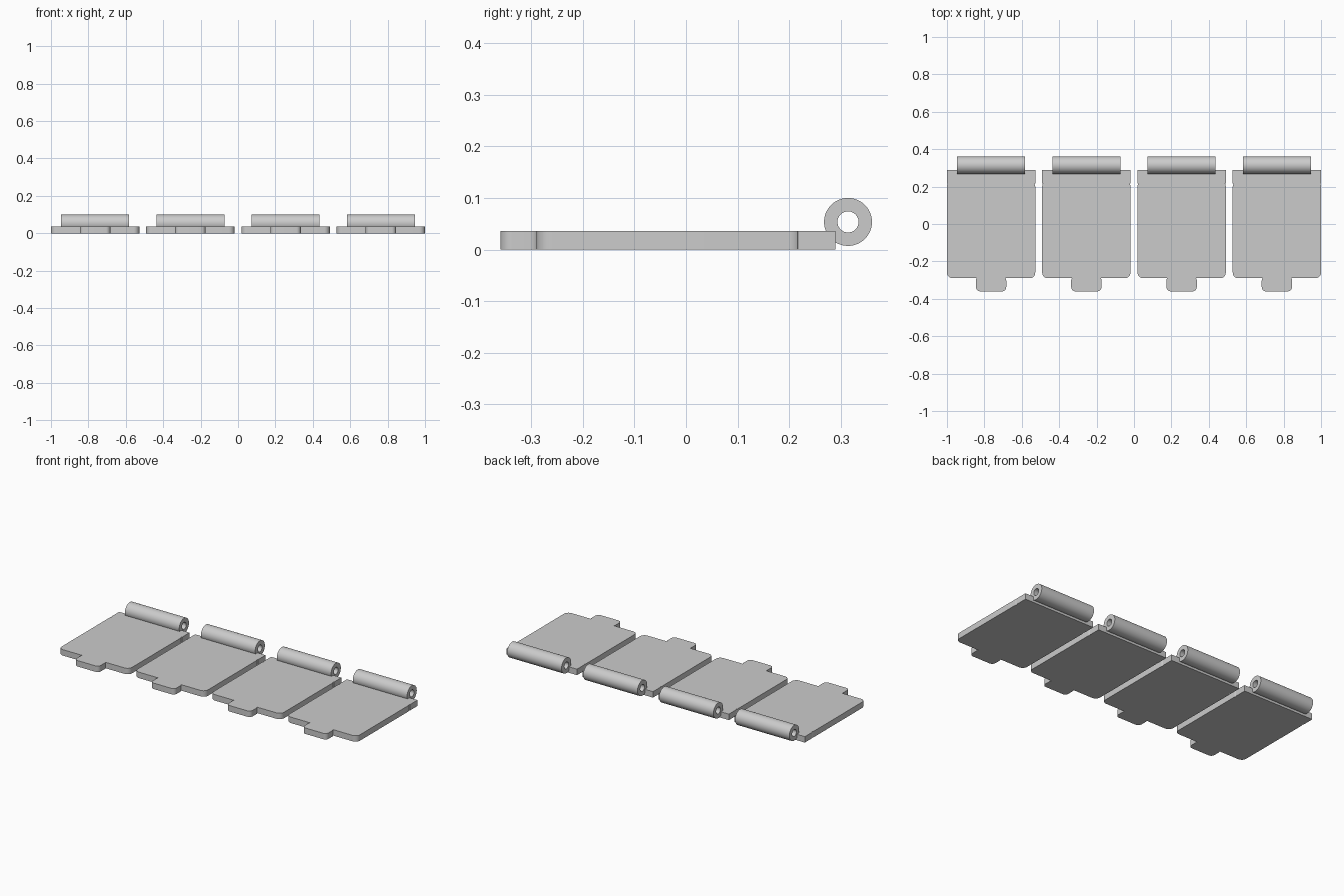
import bpy, bmesh
from math import sin, cos, pi, radians

if "Cube" in bpy.data.objects:
    bpy.data.objects.remove(bpy.data.objects["Cube"])

grey = bpy.data.materials.new("plain_grey")
grey.use_nodes = True
colour = (0.6, 0.6, 0.6, 1)
grey.diffuse_color = colour
grey.node_tree.nodes["Principled BSDF"].inputs["Base Color"].default_value = colour

HALF, THICK, PITCH = 0.236, 0.036, 0.5093


def arc(cx, cy, r, start, end, steps=8):
    angles = [radians(start + (end - start) * i / steps) for i in range(steps + 1)]
    return [(cx + r * cos(a), cy + r * sin(a)) for a in angles]


def finish(bm, name):
    bmesh.ops.recalc_face_normals(bm, faces=bm.faces)
    mesh = bpy.data.meshes.new(name)
    bm.to_mesh(mesh)
    bm.free()
    mesh.materials.append(grey)
    obj = bpy.data.objects.new(name, mesh)
    bpy.context.collection.objects.link(obj)
    bpy.ops.object.select_all(action="DESELECT")
    obj.select_set(True)
    bpy.context.view_layer.objects.active = obj
    bpy.ops.object.shade_smooth_by_angle(angle=radians(30))
    return obj


def make_plate(name, x):
    # right half of the outline: rounded tab, rounded front corner, side nick, rear strip
    half = arc(0.058, -0.337, 0.023, -90, 0)
    half += arc(0.058, -0.303, 0.023, 0, 34)
    half += [(half[-1][0], -0.29)]
    half += arc(HALF - 0.03, -0.26, 0.03, -90, 0)
    half += arc(HALF - 0.03, 0.2, 0.03, 0, 34)
    half += [(HALF, 0.217), (HALF, 0.29)]
    outline = half + [(-px, py) for px, py in reversed(half)]
    bm = bmesh.new()
    base = bm.faces.new([bm.verts.new((x + px, py, 0)) for px, py in outline])
    bmesh.ops.remove_doubles(bm, verts=bm.verts, dist=0.0001)
    top = bmesh.ops.extrude_face_region(bm, geom=list(bm.faces), use_keep_orig=True)
    verts = [v for v in top["geom"] if isinstance(v, bmesh.types.BMVert)]
    bmesh.ops.translate(bm, verts=verts, vec=(0, 0, THICK))
    finish(bm, name)


def make_tube(name, x, sides=48):
    # hollow hinge barrel: four rings joined into a closed sleeve
    bm = bmesh.new()
    rings = []
    for dx, r in ((-0.182, 0.0465), (0.182, 0.0465), (0.182, 0.0205), (-0.182, 0.0205)):
        rings.append([bm.verts.new((x + dx, 0.3145 + r * cos(2 * pi * i / sides),
                                    0.0535 + r * sin(2 * pi * i / sides)))
                      for i in range(sides)])
    for k in range(4):
        a, b = rings[k], rings[(k + 1) % 4]
        for i in range(sides):
            j = (i + 1) % sides
            bm.faces.new((a[i], a[j], b[j], b[i]))
    finish(bm, name)


for n in range(4):
    x = (n - 1.5) * PITCH
    make_plate(f"hinge_plate_{n + 1}", x)
    make_tube(f"hinge_barrel_{n + 1}", x)
